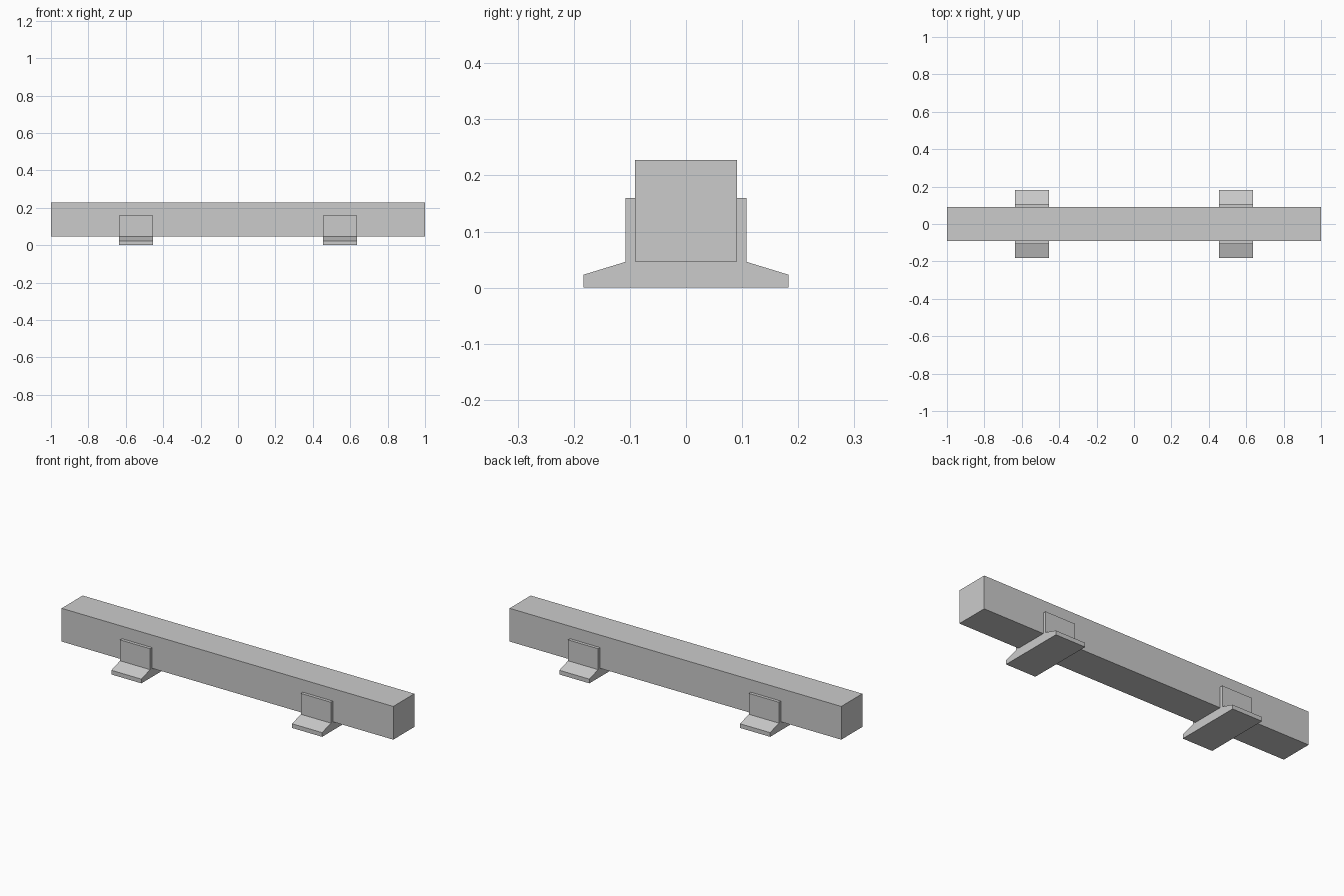
import bpy, bmesh
from mathutils import Vector

if "Cube" in bpy.data.objects:
    bpy.data.objects.remove(bpy.data.objects["Cube"])

BEAM_HALF = 0.091       # half width of the square beam
BEAM_BOTTOM = 0.047
BEAM_TOP = 0.228
FOOT_WIDTH = 0.181
FOOT_X = 0.545


def extrude_profile(name, points, x0, x1):
    """Extrude a closed (y, z) profile along x."""
    bm = bmesh.new()
    face = bm.faces.new([bm.verts.new((x0, y, z)) for y, z in points])
    result = bmesh.ops.extrude_face_region(bm, geom=[face])
    verts = [g for g in result["geom"] if isinstance(g, bmesh.types.BMVert)]
    bmesh.ops.translate(bm, verts=verts, vec=Vector((x1 - x0, 0, 0)))
    bmesh.ops.recalc_face_normals(bm, faces=bm.faces)
    mesh = bpy.data.meshes.new(name)
    bm.to_mesh(mesh)
    bm.free()
    obj = bpy.data.objects.new(name, mesh)
    bpy.context.collection.objects.link(obj)
    return obj


# Long square beam
extrude_profile("beam", [(-BEAM_HALF, BEAM_BOTTOM), (BEAM_HALF, BEAM_BOTTOM),
                         (BEAM_HALF, BEAM_TOP), (-BEAM_HALF, BEAM_TOP)], -1, 1)

# Cradle feet: sloped base with two upright plates gripping the beam
half = [(0.183, 0), (0.183, 0.023), (0.108, 0.046), (0.108, 0.16),
        (BEAM_HALF, 0.16), (BEAM_HALF, BEAM_BOTTOM)]
profile = half + [(-y, z) for y, z in reversed(half)]
for side, x in (("left", -FOOT_X), ("right", FOOT_X)):
    extrude_profile(side + "_foot", profile, x - FOOT_WIDTH / 2, x + FOOT_WIDTH / 2)
